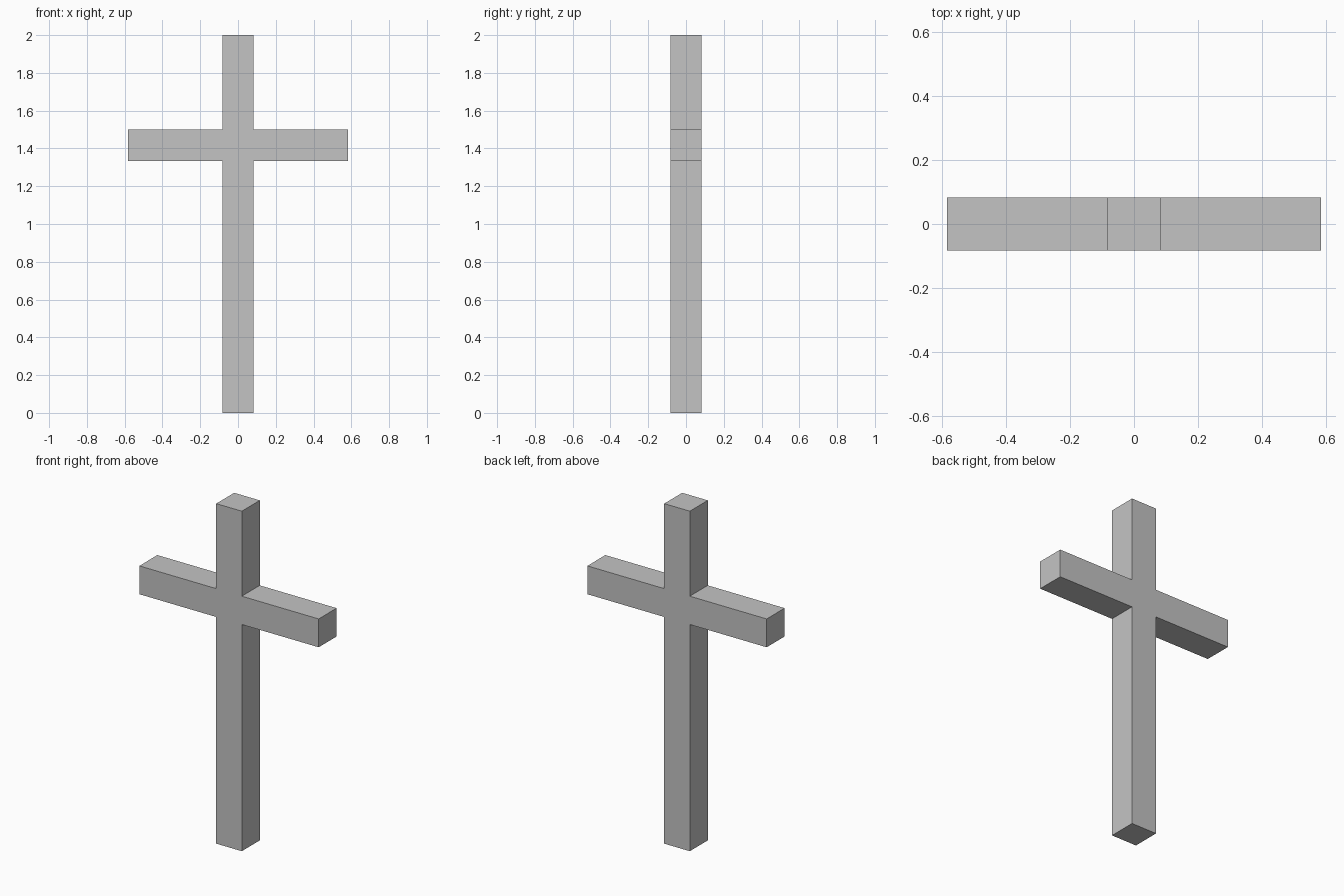
import bpy
import bmesh
from mathutils import Vector

cube = bpy.data.objects.get("Cube")
if cube:
    bpy.data.objects.remove(cube, do_unlink=True)

# Plain grey for the whole model
GREY = (0.55, 0.55, 0.55, 1.0)
grey = bpy.data.materials.new("plain_grey")
grey.use_nodes = True
grey.diffuse_color = GREY
grey.node_tree.nodes["Principled BSDF"].inputs["Base Color"].default_value = GREY

# Proportions: square beam, arm span and heights
BEAM = 1 / 6
HALF = BEAM / 2
ARM = 3.5 * BEAM
ARM_LOW, ARM_HIGH, TOP = 8 * BEAM, 9 * BEAM, 12 * BEAM

# Right half of the outline, mirrored to close the profile
half_outline = [(HALF, 0), (HALF, ARM_LOW), (ARM, ARM_LOW),
                (ARM, ARM_HIGH), (HALF, ARM_HIGH), (HALF, TOP)]
outline = half_outline + [(-x, z) for x, z in reversed(half_outline)]

# Upright and crossbar as one solid, extruded front to back
bm = bmesh.new()
front = bm.faces.new([bm.verts.new((x, -HALF, z)) for x, z in outline])
extruded = bmesh.ops.extrude_face_region(bm, geom=[front], use_keep_orig=True)
back_verts = [g for g in extruded["geom"] if isinstance(g, bmesh.types.BMVert)]
bmesh.ops.translate(bm, verts=back_verts, vec=Vector((0, BEAM, 0)))
bmesh.ops.recalc_face_normals(bm, faces=bm.faces[:])

mesh = bpy.data.meshes.new("cross")
bm.to_mesh(mesh)
bm.free()
mesh.materials.append(grey)
cross = bpy.data.objects.new("cross", mesh)
bpy.context.collection.objects.link(cross)
